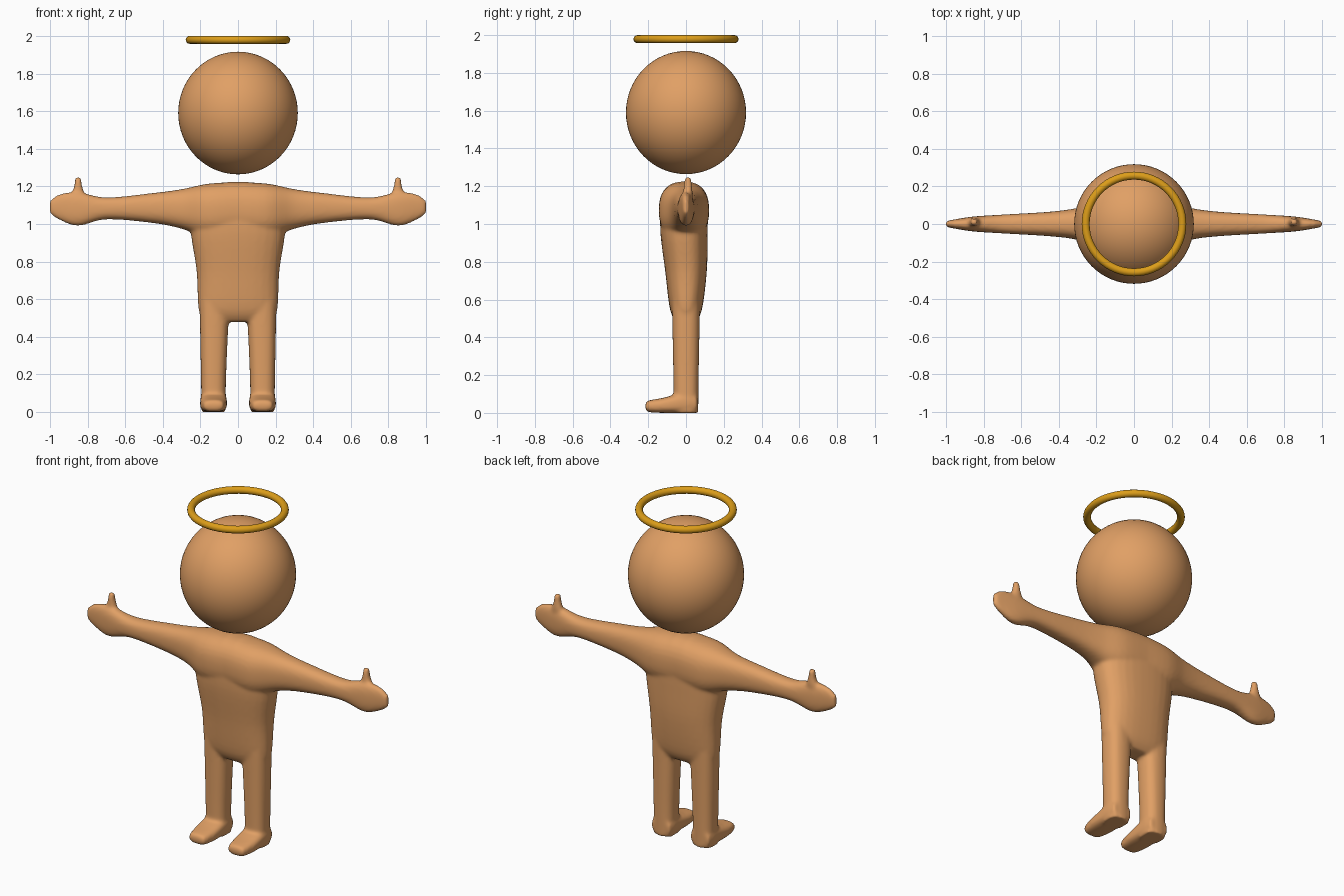
import bpy
import bmesh
from math import cos, sin, tau
from mathutils import Vector

cube = bpy.data.objects.get("Cube")
if cube:
    bpy.data.objects.remove(cube, do_unlink=True)


def material(name, rgb):
    mat = bpy.data.materials.new(name)
    mat.use_nodes = True
    mat.diffuse_color = (*rgb, 1)
    shader = mat.node_tree.nodes["Principled BSDF"]
    shader.inputs["Base Color"].default_value = (*rgb, 1)
    return mat


def flowing(stations, steps=5):
    """Pass a smooth spline through the stations and sample it."""
    points = [Vector(s) for s in stations]
    padded = [points[0], *points, points[-1]]
    for before, start, end, after in zip(padded, padded[1:], padded[2:], padded[3:]):
        leave, arrive = (end - before) / 2, (after - start) / 2
        for step in range(steps):
            t = step / steps
            ease = t * t * (3 - 2 * t)
            yield (start * (1 - ease) + end * ease
                   + leave * (t * (1 - t) ** 2) - arrive * (t * t * (1 - t)))
    yield points[-1]


def loft(bm, axis, stations, side=1, power=2.5, sides=32):
    """Closed tube along an axis. Each station holds the position on that axis,
    then the centre and the half sizes on the two other axes."""
    rings = []
    for position, centre_u, centre_v, half_u, half_v in flowing(stations):
        ring = []
        for i in range(sides):
            c, s = cos(tau * i / sides), sin(tau * i / sides)
            reach = (abs(c) ** power + abs(s) ** power) ** (-1 / power)
            point = [centre_u + half_u * c * reach, centre_v + half_v * s * reach]
            point.insert(axis, position)
            point[0] *= side
            ring.append(bm.verts.new(point))
        rings.append(ring)
    for lower, upper in zip(rings, rings[1:]):
        for i in range(sides):
            bm.faces.new((lower[i - 1], lower[i], upper[i], upper[i - 1]))
    bm.faces.new(rings[0])
    bm.faces.new(rings[-1])


skin = material("warm tan", (0.75, 0.35, 0.13))
gold = material("gold", (0.72, 0.34, 0.01))
X, Y, Z = range(3)

# Torso, narrowing to the crotch
torso = [(0.48, 0, 0, 0.18, 0.05), (0.55, 0, 0, 0.21, 0.085),
         (0.75, 0, 0, 0.22, 0.11), (0.95, 0, -0.01, 0.25, 0.125),
         (1.1, 0, -0.01, 0.25, 0.125)]
# Shoulder, arm and flat hand
arm = [(-0.05, -0.01, 1.08, 0.13, 0.145), (0.15, -0.01, 1.07, 0.13, 0.145),
       (0.3, 0, 1.08, 0.085, 0.105), (0.45, 0, 1.085, 0.065, 0.08),
       (0.7, 0, 1.083, 0.05, 0.058), (0.85, 0, 1.08, 0.04, 0.09),
       (0.95, 0, 1.09, 0.025, 0.068), (1, 0, 1.09, 0.015, 0.035)]
thumb = [(1.1, 0.85, 0, 0.06, 0.03), (1.16, 0.85, 0.01, 0.035, 0.025),
         (1.2, 0.85, 0.01, 0.022, 0.022), (1.25, 0.85, 0.01, 0.016, 0.016)]
leg = [(0, 0.13, 0, 0.065, 0.065), (0.2, 0.13, 0, 0.067, 0.067),
       (0.6, 0.125, 0, 0.08, 0.075)]
# Foot from heel to toe
foot = [(0.06, 0.13, 0.05, 0.06, 0.045), (0, 0.13, 0.055, 0.07, 0.055),
        (-0.12, 0.13, 0.04, 0.07, 0.04), (-0.2, 0.13, 0.035, 0.055, 0.03),
        (-0.215, 0.13, 0.035, 0.04, 0.015)]

# Body: lofted parts fused into one smooth skin
bm = bmesh.new()
loft(bm, Z, torso)
for side in (1, -1):
    loft(bm, X, arm, side)
    loft(bm, Z, thumb, side)
    loft(bm, Z, leg, side)
    loft(bm, Y, foot, side, power=3)
bmesh.ops.recalc_face_normals(bm, faces=bm.faces)
mesh = bpy.data.meshes.new("body")
bm.to_mesh(mesh)
bm.free()
mesh.materials.append(skin)
body = bpy.data.objects.new("body", mesh)
bpy.context.collection.objects.link(body)
fuse = body.modifiers.new("fuse", 'REMESH')
fuse.mode = 'VOXEL'
fuse.voxel_size = 0.009
fuse.use_smooth_shade = True
relax = body.modifiers.new("relax", 'SMOOTH')
relax.factor = 0.5
relax.iterations = 10

# Head: floating ball, slightly taller than wide
bpy.ops.mesh.primitive_uv_sphere_add(segments=64, ring_count=32, radius=1,
                                     location=(0, 0, 1.59))
head = bpy.context.object
head.name = "head"
head.scale = (0.318, 0.318, 0.326)
head.data.materials.append(skin)
bpy.ops.object.shade_smooth()

# Halo: ring above the head
bpy.ops.mesh.primitive_torus_add(major_segments=64, minor_segments=16,
                                 major_radius=0.257, minor_radius=0.021,
                                 location=(0, 0, 1.979))
halo = bpy.context.object
halo.name = "halo"
halo.data.materials.append(gold)
bpy.ops.object.shade_smooth()
